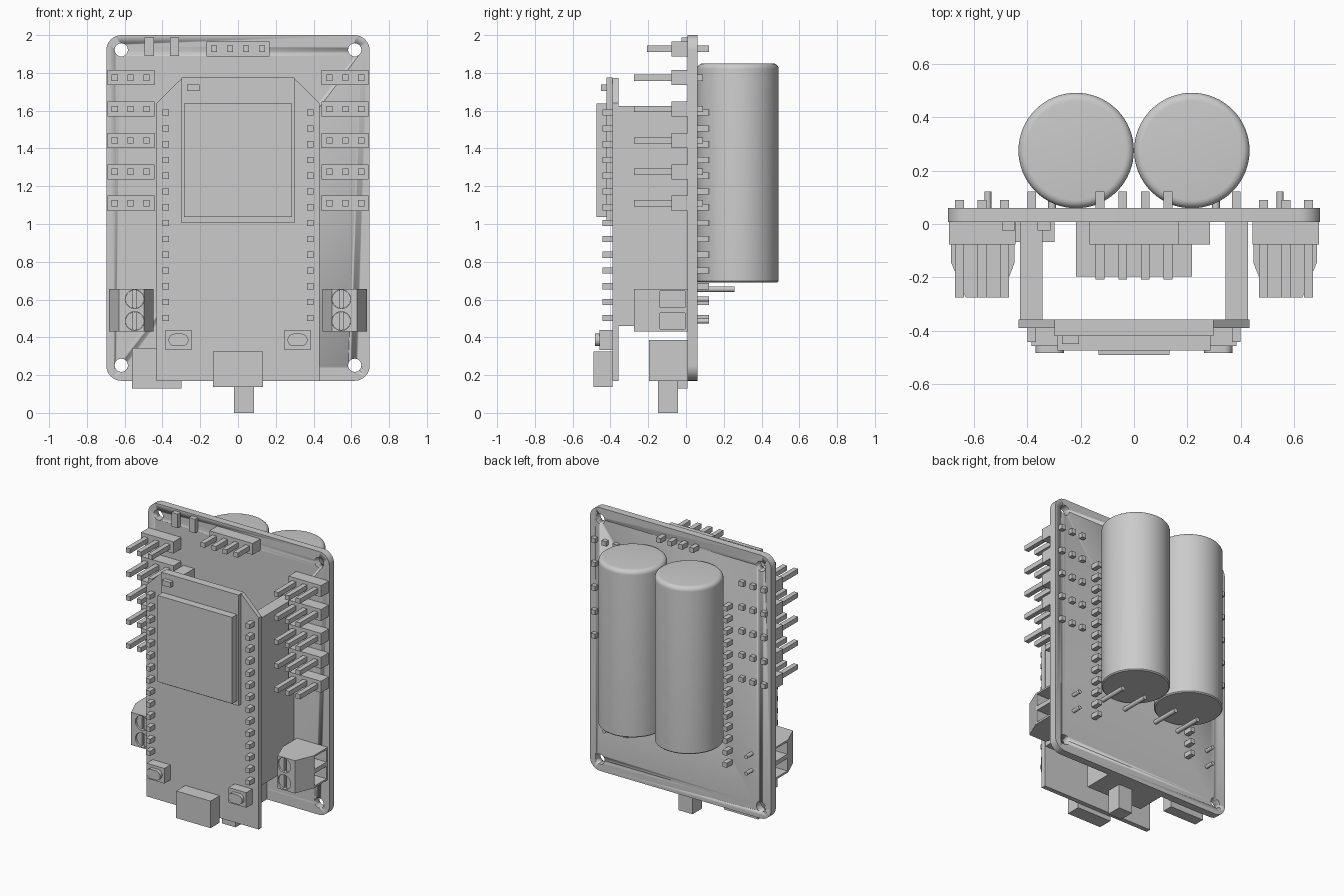
import bpy, bmesh, math
from mathutils import Matrix, Vector

if "Cube" in bpy.data.objects:
    bpy.data.objects.remove(bpy.data.objects["Cube"])


def finish(name, bm, smooth=False):
    bmesh.ops.recalc_face_normals(bm, faces=bm.faces)
    me = bpy.data.meshes.new(name)
    bm.to_mesh(me)
    bm.free()
    ob = bpy.data.objects.new(name, me)
    bpy.context.collection.objects.link(ob)
    if smooth:
        bpy.ops.object.select_all(action='DESELECT')
        bpy.context.view_layer.objects.active = ob
        ob.select_set(True)
        bpy.ops.object.shade_smooth_by_angle(angle=math.radians(35))
    return ob


def boxes(name, *items):
    """One object from boxes given as (x0, x1, y0, y1, z0, z1)."""
    bm = bmesh.new()
    for x0, x1, y0, y1, z0, z1 in items:
        m = Matrix.Translation(((x0 + x1) / 2, (y0 + y1) / 2, (z0 + z1) / 2))
        m = m @ Matrix.Diagonal((x1 - x0, y1 - y0, z1 - z0, 1))
        bmesh.ops.create_cube(bm, size=1, matrix=m)
    return finish(name, bm)


def extrude(bm, pts, vec):
    face = bm.faces.new([bm.verts.new(p) for p in pts])
    r = bmesh.ops.extrude_face_region(bm, geom=[face], use_keep_orig=True)
    bmesh.ops.translate(bm, vec=vec, verts=[v for v in r['geom'] if isinstance(v, bmesh.types.BMVert)])


def plate(name, pts, y0, y1, smooth=False):
    """Outline in x-z given thickness along y."""
    bm = bmesh.new()
    extrude(bm, [(x, y0, z) for x, z in pts], (0, y1 - y0, 0))
    return finish(name, bm, smooth)


def rods(name, spots, r, y0, y1, seg=24):
    """Cylinders along y at (x, z) spots."""
    bm = bmesh.new()
    for x, z in spots:
        m = Matrix.Translation((x, (y0 + y1) / 2, z)) @ Matrix.Rotation(math.pi / 2, 4, 'X')
        bmesh.ops.create_cone(bm, cap_ends=True, segments=seg, radius1=r, radius2=r, depth=y1 - y0, matrix=m)
    return finish(name, bm, True)


def rounded(cx, cz, hw, hh, r, n=8):
    pts = []
    for i, (sx, sz) in enumerate([(1, 1), (-1, 1), (-1, -1), (1, -1)]):
        for k in range(n + 1):
            a = math.pi / 2 * (i + k / n)
            p = (cx + sx * (hw - r) + r * math.cos(a), cz + sz * (hh - r) + r * math.sin(a))
            if not pts or math.dist(p, pts[-1]) > 1e-5:
                pts.append(p)
    if math.dist(pts[0], pts[-1]) < 1e-5:
        pts.pop()
    return pts


def cut(ob, cutter):
    m = ob.modifiers.new('cut', 'BOOLEAN')
    m.operation, m.solver, m.object = 'DIFFERENCE', 'EXACT', cutter
    cutter.hide_render = True
    cutter.hide_set(True)


def pin(x, z, y0, y1, h=0.0165):
    return (x - h, x + h, y0, y1, z - h, z + h)


# Main board with mounting holes
board = plate('main_board', rounded(0, 1.085, 0.697, 0.915, 0.08), 0.008, 0.06, True)
cut(board, rods('mount_hole_cutter', [(x, z) for x in (-0.618, 0.618) for z in (0.252, 1.922)], 0.035, -0.1, 0.2))

# Two large capacitors on the back, and their leads
for side, sx in (('left', -1), ('right', 1)):
    bm = bmesh.new()
    prof = [(0, 0.69), (0.209, 0.69), (0.216, 0.697)]
    prof += [(0.186 + 0.03 * math.cos(a), 1.82 + 0.03 * math.sin(a)) for a in [i * math.pi / 12 for i in range(7)]]
    prof.append((0, 1.85))
    vs = [bm.verts.new((sx * 0.2165 + r, 0.275, z)) for r, z in prof]
    es = [bm.edges.new(e) for e in zip(vs, vs[1:])]
    bmesh.ops.spin(bm, geom=vs + es, cent=(sx * 0.2165, 0.275, 0), axis=(0, 0, 1), angle=2 * math.pi, steps=64)
    bmesh.ops.remove_doubles(bm, verts=bm.verts, dist=1e-4)
    finish('capacitor_' + side, bm, True)
rods('capacitor_leads', [(s * 0.2165 + d, 0.655) for s in (-1, 1) for d in (-0.09, 0.09)], 0.015, 0.05, 0.258, 16)

# Controller board on socket strips
plate('controller_board', [(-0.432, 0.17), (0.432, 0.17), (0.432, 1.64), (0.297, 1.772), (-0.297, 1.772), (-0.432, 1.64)],
      -0.39, -0.358)
boxes('socket_strips', *[(min(s * 0.342, s * 0.427), max(s * 0.342, s * 0.427), -0.358, 0.008, 0.46, 1.625) for s in (-1, 1)])
boxes('controller_pins', *[pin(s * 0.383, 0.503 + 0.0836 * i, -0.442, 0.122) for s in (-1, 1) for i in range(14)])

# Radio module, its shield and a small chip
boxes('radio_module', (-0.298, 0.298, -0.42, -0.39, 1.005, 1.775))
boxes('radio_shield', (-0.286, 0.286, -0.474, -0.42, 1.037, 1.637))
boxes('radio_chip', (-0.27, -0.205, -0.45, -0.42, 1.703, 1.738))

# Data port and two push buttons
boxes('data_port', (-0.132, 0.132, -0.49, -0.39, 0.137, 0.325))
for side, sx in (('left', -1), ('right', 1)):
    boxes('button_body_' + side, (sx * 0.315 - 0.068, sx * 0.315 + 0.068, -0.457, -0.39, 0.333, 0.438))
    plate('button_cap_' + side, rounded(sx * 0.315, 0.386, 0.053, 0.033, 0.033), -0.482, -0.457, True)

# Rows of three-pin headers on both edges
rows = [1.11 + 0.1662 * i for i in range(5)]
boxes('side_header_bases', *[(min(s * 0.443, s * 0.692), max(s * 0.443, s * 0.692), -0.077, 0.008, z - 0.04, z + 0.04)
                             for s in (-1, 1) for z in rows])
boxes('side_header_pins', *[pin(s * x, z, -0.275, 0.09) for s in (-1, 1) for z in rows for x in (0.485, 0.569, 0.653)])

# Four-pin header and two surface parts near the top edge
boxes('top_header_base', (-0.166, 0.166, -0.077, 0.008, 1.888, 1.967))
boxes('top_header_pins', *[pin(x, 1.928, -0.207, 0.122) for x in (-0.127, -0.042, 0.042, 0.127)])
boxes('surface_parts', *[(x - 0.024, x + 0.024, -0.025, 0.008, 1.89, 1.987) for x in (-0.47, -0.337)])

# Screw terminals: chamfered block, wire openings, slotted screws
ZS = (0.486, 0.602)
for side, s in (('left', -1), ('right', 1)):
    bm = bmesh.new()
    prof = [(0.447, 0.008), (0.684, 0.008), (0.684, -0.145), (0.63, -0.275), (0.497, -0.275), (0.447, -0.145)]
    extrude(bm, [(s * x, y, 0.43) for x, y in prof], (0, 0, 0.227))
    block = finish('terminal_block_' + side, bm)
    cut(block, boxes('wire_opening_cutter_' + side,
                     *[(min(s * 0.58, s * 0.75), max(s * 0.58, s * 0.75), -0.137, -0.005, z - 0.043, z + 0.043) for z in ZS]))
    cut(block, rods('screw_hole_cutter_' + side, [(s * 0.547, z) for z in ZS], 0.05, -0.235, -0.35))
    screws = rods('terminal_screws_' + side, [(s * 0.547, z) for z in ZS], 0.049, -0.262, -0.225)
    cut(screws, boxes('screw_slot_cutter_' + side,
                      *[(s * 0.547 - 0.008, s * 0.547 + 0.008, -0.3, -0.245, z - 0.06, z + 0.06) for z in ZS]))
rods('terminal_pins', [(s * 0.547, z) for s in (-1, 1) for z in ZS], 0.013, 0.05, 0.122, 12)

# Slide switch, side socket at the bottom edge, and a chip under the controller
boxes('switch_body', (-0.217, 0.217, -0.196, 0.008, 0.17, 0.387))
boxes('switch_lever', (-0.02, 0.086, -0.149, -0.043, 0.0, 0.17))
boxes('edge_socket', (-0.56, -0.298, -0.067, 0.008, 0.128, 0.343))
boxes('hidden_chip', (-0.05, 0.285, -0.077, 0.008, 0.9, 1.25))
